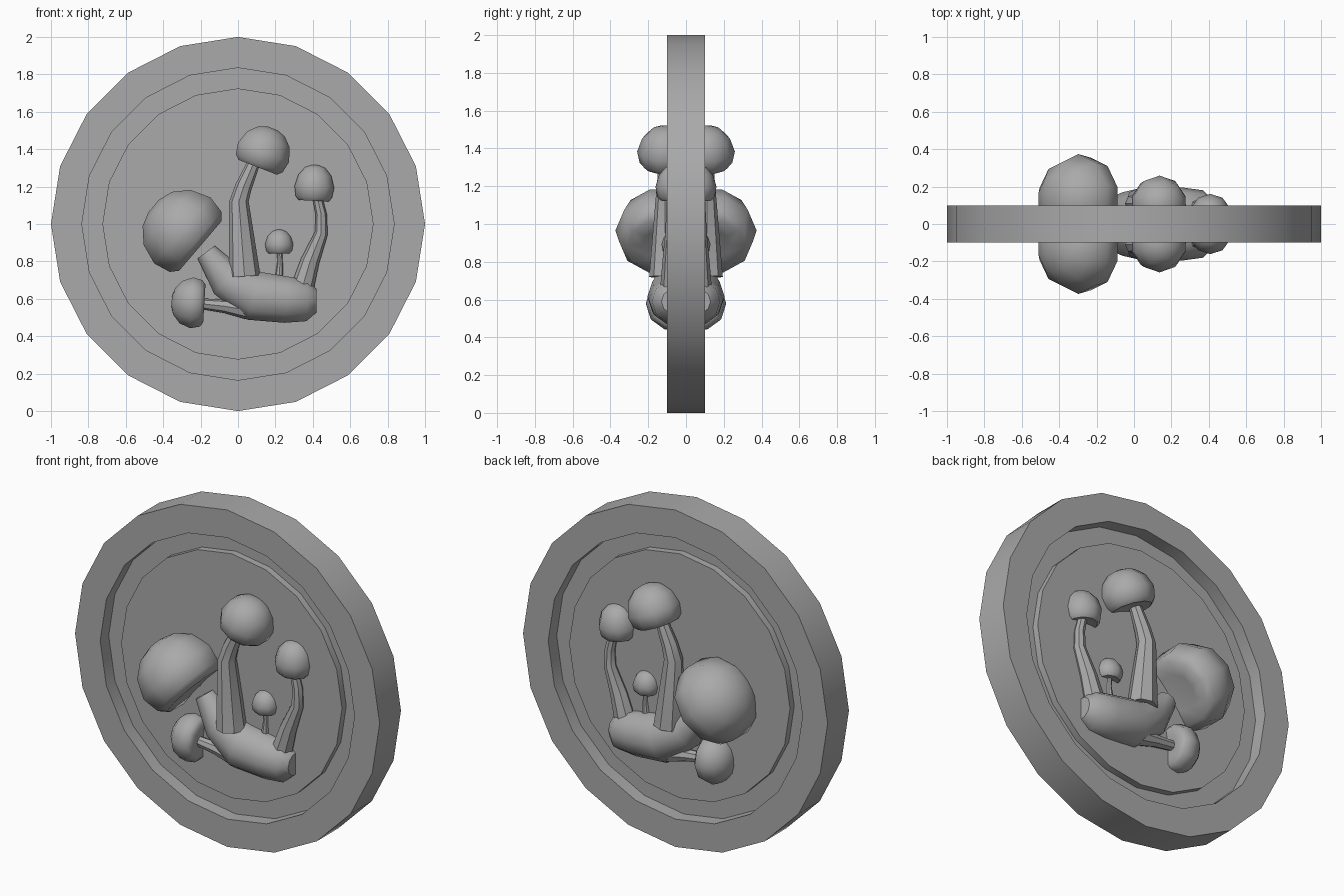
import bpy, bmesh, math
from mathutils import Vector

cube = bpy.data.objects.get("Cube")
if cube:
    bpy.data.objects.remove(cube, do_unlink=True)

grey = bpy.data.materials.new("plain_grey")
grey.use_nodes = True
colour = (0.4, 0.4, 0.4, 1)
grey.diffuse_color = colour
grey.node_tree.nodes["Principled BSDF"].inputs["Base Color"].default_value = colour

Y = Vector((0, 1, 0))


def loft(name, rings, sides, mirrored=True, angle=40):
    """Skin circular rings (centre, axis, radius) and close both ends."""
    bm = bmesh.new()
    loops = []
    for centre, axis, radius in rings:
        u = Vector((0, 0, 1)) if abs(axis.y) > 0.9 else Y
        w = axis.cross(u).normalized()
        loops.append([bm.verts.new(centre + radius * (u * math.cos(a) + w * math.sin(a)))
                      for a in (math.tau * i / sides for i in range(sides))])
    for a, b in zip(loops, loops[1:]):
        for i in range(sides):
            j = (i + 1) % sides
            bm.faces.new((a[i], a[j], b[j], b[i]))
    bm.faces.new(loops[0])
    bm.faces.new(loops[-1])
    bmesh.ops.recalc_face_normals(bm, faces=bm.faces)
    mesh = bpy.data.meshes.new(name)
    bm.to_mesh(mesh)
    bm.free()
    mesh.materials.append(grey)
    ob = bpy.data.objects.new(name, mesh)
    bpy.context.collection.objects.link(ob)
    bpy.ops.object.select_all(action='DESELECT')
    ob.select_set(True)
    bpy.context.view_layer.objects.active = ob
    bpy.ops.object.shade_smooth_by_angle(angle=math.radians(angle))
    if mirrored:  # same relief on both faces of the disc
        mod = ob.modifiers.new("both_faces", 'MIRROR')
        mod.use_axis = (False, True, False)
        mod.use_mirror_merge = False
    return ob


def stem(name, y, points, sides=8):
    """Tapered tube through (x, z, radius) points."""
    pts = [Vector((x, -y, z)) for x, z, r in points]
    rings = []
    for i, p in enumerate(pts):
        axis = (pts[min(i + 1, len(pts) - 1)] - pts[max(i - 1, 0)]).normalized()
        rings.append((p, axis, points[i][2]))
    loft(name, rings, sides)


# Cap outline: share of height, share of radius
CAP = [(-0.03, 0.45), (-0.06, 0.8), (0.05, 0.97), (0.35, 1.06),
       (0.7, 0.88), (0.92, 0.55), (1.0, 0.2)]


def cap(name, x, z, y, direction, radius, height, sides=10):
    axis = Vector((direction[0], 0, direction[1])).normalized()
    base = Vector((x, -y, z))
    loft(name, [(base + axis * height * h, axis, radius * r) for h, r in CAP], sides, angle=50)


# Disc with raised rim, groove and sunken centre, alike front and back
half = [(0.725, 0.06), (0.725, 0.02), (0.835, 0.02), (0.835, 0.1), (1.0, 0.1)]
profile = [(r, -y) for r, y in half] + half[::-1]
loft("disc", [(Vector((0, y, 1)), Y, r) for r, y in profile], 20, mirrored=False, angle=30)

# Thick bent base and the stems growing out of it
stem("base_stem", 0.065, [(-0.17, 0.85, 0.06), (-0.06, 0.7, 0.105), (0.09, 0.615, 0.14),
                          (0.26, 0.595, 0.13), (0.37, 0.59, 0.115), (0.42, 0.59, 0.065)], 10)
stem("tall_stem", 0.11, [(0.035, 0.72, 0.085), (0.005, 1.12, 0.052), (0.03, 1.2, 0.045),
                         (0.09, 1.34, 0.033)])
stem("right_stem", 0.075, [(0.35, 0.68, 0.06), (0.385, 0.8, 0.05), (0.445, 0.95, 0.035),
                           (0.445, 1.05, 0.03), (0.42, 1.16, 0.025)])
stem("small_stem", 0.06, [(0.22, 0.72, 0.022), (0.225, 0.8, 0.014), (0.22, 0.88, 0.014)])
stem("low_stem", 0.09, [(0.05, 0.54, 0.05), (-0.07, 0.56, 0.036), (-0.21, 0.575, 0.028)])

# Caps
cap("big_cap", -0.215, 0.895, 0.13, (-0.76, 0.65), 0.23, 0.31)
cap("tall_cap", 0.11, 1.315, 0.105, (0.36, 0.93), 0.145, 0.21)
cap("right_cap", 0.405, 1.135, 0.05, (0.05, 1), 0.105, 0.18)
cap("small_cap", 0.22, 0.85, 0.05, (0, 1), 0.075, 0.12, 8)
cap("low_cap", -0.19, 0.575, 0.07, (-1, 0.06), 0.135, 0.165)
